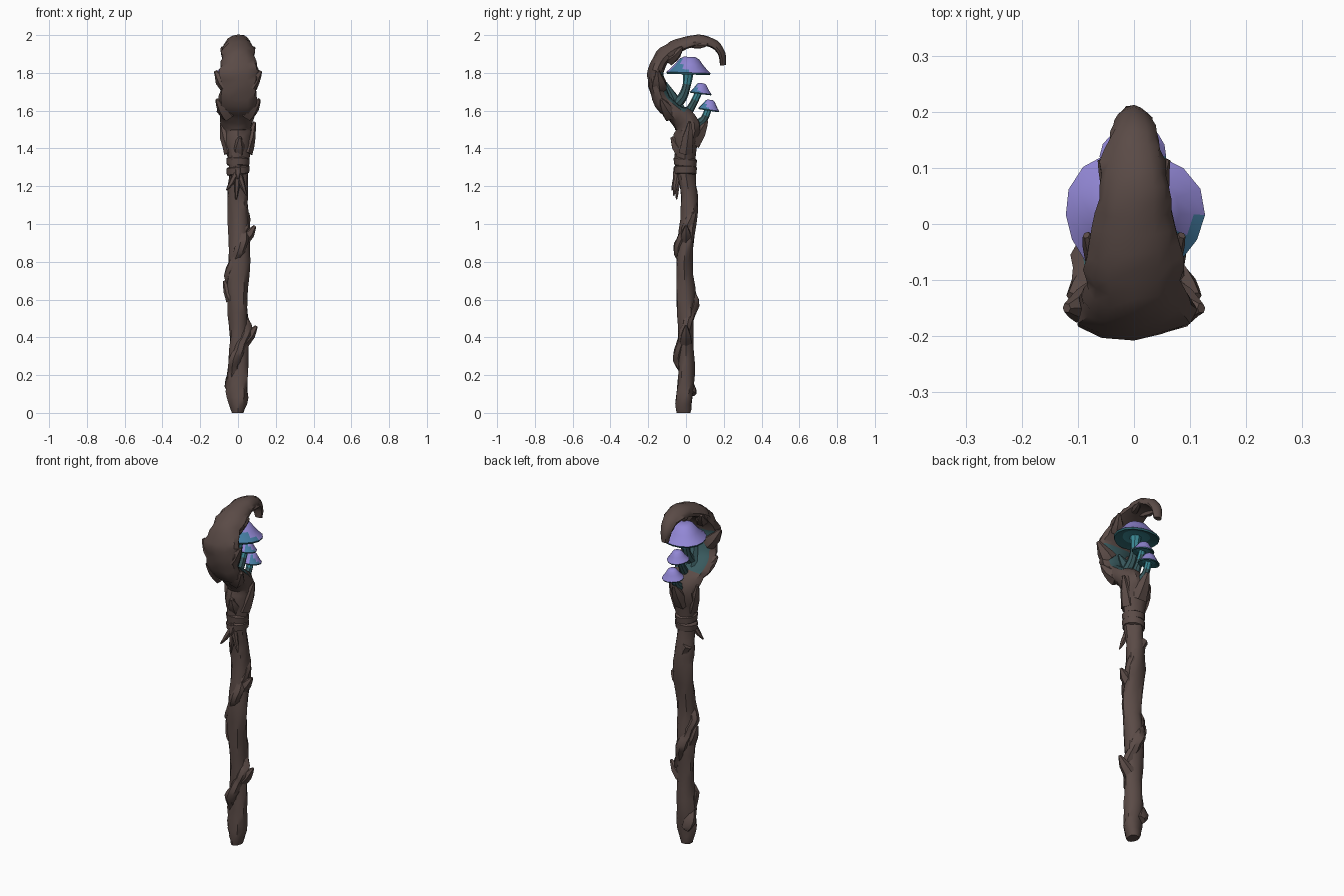
import bpy, bmesh, math, random
from mathutils import Vector, Matrix

random.seed(4)
cube = bpy.data.objects.get("Cube")
if cube:
    bpy.data.objects.remove(cube)


def material(name, colour):
    m = bpy.data.materials.new(name)
    m.use_nodes = True
    m.diffuse_color = (*colour, 1)
    m.node_tree.nodes["Principled BSDF"].inputs["Base Color"].default_value = (*colour, 1)
    return m


bark = material("bark brown", (.103, .07, .062))
moss = material("mossy teal", (.04, .1, .11))
teal = material("stem teal", (.045, .25, .3))
gill = material("gill dark teal", (.025, .12, .14))
blue = material("cap blue", (.06, .21, .37))
lilac = material("cap lilac", (.29, .245, .67))


def finish(name, bm, mats, angle=40):
    bmesh.ops.recalc_face_normals(bm, faces=bm.faces)
    me = bpy.data.meshes.new(name)
    bm.to_mesh(me)
    bm.free()
    for m in mats:
        me.materials.append(m)
    me.shade_smooth()
    me.set_sharp_from_angle(angle=math.radians(angle))
    ob = bpy.data.objects.new(name, me)
    bpy.context.collection.objects.link(ob)
    return ob


def skin(bm, rings):
    """Bridge consecutive vertex rings and close both ends."""
    for lo, hi in zip(rings, rings[1:]):
        n = len(lo)
        for i in range(n):
            j = (i + 1) % n
            bm.faces.new((lo[i], lo[j], hi[j], hi[i]))
    bm.faces.new(rings[0][::-1])
    bm.faces.new(rings[-1])


def refine(keys, steps):
    """Catmull-Rom interpolation through key rings."""
    k = [Vector(p) for p in keys]
    k = [k[0]] + k + [k[-1]]
    out = []
    for a, b, c, d in zip(k, k[1:], k[2:], k[3:]):
        for s in range(steps):
            t = s / steps
            out.append(b + (c - a) * t / 2 + (a * 2 - b * 5 + c * 4 - d) * t * t / 2
                       + (b * 3 - a - c * 3 + d) * t ** 3 / 2)
    return out + [k[-1]]


def tube(name, keys, mats, sides=7, steps=3, ridge=0, rough=0, hollow=0):
    """Sweep an elliptical section; each key is x, y, z, half width, half depth."""
    pts = refine(keys, steps)
    bm = bmesh.new()
    rings = []
    for i, p in enumerate(pts):
        t = Vector((pts[min(i + 1, len(pts) - 1)] - pts[max(i - 1, 0)])[:3]).normalized()
        side = Vector((1, 0, 0))
        side = (side - t * side.dot(t)).normalized()
        inner = t.cross(side)
        ring = []
        for s in range(sides):
            ang = math.tau * s / sides
            r = 1 + ridge * math.sin(3 * ang - p[2] * 13) + random.uniform(-rough, rough)
            u, v = math.cos(ang) * r, math.sin(ang) * r
            if v > 0 and p[2] > 1.58:
                v *= 1 - hollow * v
            ring.append(bm.verts.new(Vector(p[:3]) + side * u * p[3] + inner * v * p[4]))
        rings.append(ring)
    skin(bm, rings)
    return finish(name, bm, mats)


# Shaft and curled crook in one sweep
shaft = [(0, -.01, 0, .03, .038), (0, -.01, .08, .055, .043), (0, 0, .2, .055, .043),
         (.005, 0, .4, .05, .04), (0, 0, .6, .053, .048), (.005, -.01, .8, .054, .044),
         (.005, .015, 1.02, .056, .045), (0, .015, 1.15, .054, .043), (0, -.005, 1.3, .05, .05),
         (0, 0, 1.43, .072, .06), (0, .01, 1.52, .078, .066)]
crook = [(0, -.055, 1.595, .1, .055), (0, -.118, 1.65, .098, .058),
         (0, -.15, 1.74, .095, .052),
         (0, -.152, 1.81, .108, .05), (0, -.117, 1.88, .085, .048), (0, -.06, 1.925, .09, .043),
         (0, .02, 1.958, .068, .038), (0, .09, 1.966, .06, .032), (0, .15, 1.945, .046, .027),
         (0, .185, 1.9, .034, .022), (0, .192, 1.84, .022, .018)]
staff = tube("staff", shaft + crook, [bark, moss], sides=12, ridge=.07, rough=.08, hollow=.3)
for f in staff.data.polygons:
    c = f.center
    if 1.58 < c.z < 1.8 and f.normal.y + f.normal.z > .45 and abs(c.x) < .075 and -.14 < c.y < 0:
        f.material_index = 1

# Thick vine half sunk into the shaft
vine = []
for i in range(25):
    z = .1 + i * .045
    a = math.tau * (z - .45) / .53
    r = .036 + .01 * math.sin(i * 1.9)
    vine.append((r * math.cos(a), r * math.sin(a), z, .03, .027))
tube("vine", vine, [bark], sides=7, steps=2, rough=.14)


# Tapered thorns, stumps and roots
def spike(name, start, end, r, mat=bark):
    a, b = Vector(start), Vector(end)
    m = a.lerp(b, .55) + Vector((0, 0, -.006))
    tube(name, [(*a, r, r), (*m, r * .75, r * .75), (*b, r * .2, r * .2)], [mat],
         sides=6, steps=2, rough=.1)


for label, s in (("left", 1), ("right", -1)):
    spike(label + "_neck_root", (s * .035, 0, 1.38), (s * .088, .02, 1.54), .04)
    spike(label + "_low_thorn", (s * .045, -.08, 1.58), (s * .112, -.13, 1.66), .045)
    spike(label + "_high_thorn", (s * .05, -.14, 1.72), (s * .12, -.15, 1.81), .045)
    spike(label + "_crook_thorn", (s * .04, -.09, 1.87), (s * .085, -.02, 1.935), .035)
    spike(label + "_tip_thorn", (s * .025, .03, 1.955), (s * .06, .115, 1.95), .025)
spike("rim_stump", (0, .03, 1.43), (0, .11, 1.55), .05)
spike("front_stump", (0, -.02, 1.38), (.01, -.075, 1.46), .04)
spike("side_thorn", (.03, 0, .38), (.098, 0, .46), .035)
spike("upper_side_thorn", (.03, 0, .92), (.09, 0, .99), .035)
spike("right_side_thorn", (-.03, 0, .6), (-.072, 0, .7), .035)

# Cord bound round the neck, with loose ends in front
for i, z in enumerate((1.285, 1.33)):
    bm = bmesh.new()
    profile = [(.046, -.026), (.059, -.02), (.062, .014), (.048, .024)]
    rings = []
    for r, h in profile:
        rings.append([])
        for k in range(12):
            a = math.tau * k / 12
            rings[-1].append(bm.verts.new((r * math.cos(a), r * math.sin(a) - .004,
                                           z + h + .006 * math.cos(a + i * 2))))
    skin(bm, rings)
    finish("cord_loop_%d" % (i + 1), bm, [bark])
spike("cord_knot", (0, -.04, 1.3), (0, -.065, 1.24), .025)
for i, (x, y, z) in enumerate(((-.06, -.075, 1.18), (-.01, -.05, 1.13), (.045, -.065, 1.15))):
    spike("cord_end_%d" % (i + 1), (x * .1, -.045, 1.275), (x, y, z), .018)


# Mushrooms: lathed flaring cap with a blue sector, and a bent stem dark at its foot
def mushroom(name, y, z, radius, height, tilt, stem):
    bm = bmesh.new()
    profile = [(.25, .14), (.6, .14), (.97, -.04), (1, .07), (.84, .26), (.64, .55), (.44, .88), (.25, 1)]
    rings = []
    for r, h in profile:
        rings.append([])
        for k in range(16):
            a = math.tau * k / 16
            wave = 1 + .035 * math.sin(3 * a + y * 40)
            rings[-1].append(bm.verts.new((r * wave * radius * 1.06 * math.cos(a),
                                           r * wave * radius * math.sin(a), h * height)))
    skin(bm, rings)
    bmesh.ops.recalc_face_normals(bm, faces=bm.faces)
    for f in bm.faces:
        c = f.calc_center_median()
        if f.normal.z < -.1:
            f.material_index = 1 if c.xy.length > radius * .5 else 3
        elif c.x > .2 * radius and c.y / radius < -.1 - .35 * c.z / height:
            f.material_index = 2
    bm.transform(Matrix.Translation((0, y, z)) @ Matrix.Rotation(math.radians(tilt), 4, "X"))
    finish(name + "_cap", bm, [lilac, gill, blue, teal], 50)
    stalk = tube(name + "_stem", [(0, *p, r, r) for p, r in stem], [teal, moss], sides=8)
    for f in stalk.data.polygons:
        if f.center.z < z - radius * .45:
            f.material_index = 1


mushroom("large_mushroom", .016, 1.795, .117, .09, -2,
         [((-.07, 1.62), .034), ((-.02, 1.67), .026), ((.005, 1.74), .022), ((.012, 1.815), .032)])
mushroom("middle_mushroom", .076, 1.69, .057, .056, -7,
         [((-.01, 1.56), .028), ((.035, 1.63), .02), ((.068, 1.7), .019)])
mushroom("small_mushroom", .12, 1.602, .056, .056, -9,
         [((.05, 1.52), .028), ((.095, 1.555), .02), ((.118, 1.61), .019)])
# Mossy root joining the stems to the crook
spike("mossy_root", (-.01, -.03, 1.6), (.01, -.108, 1.75), .035, moss)
